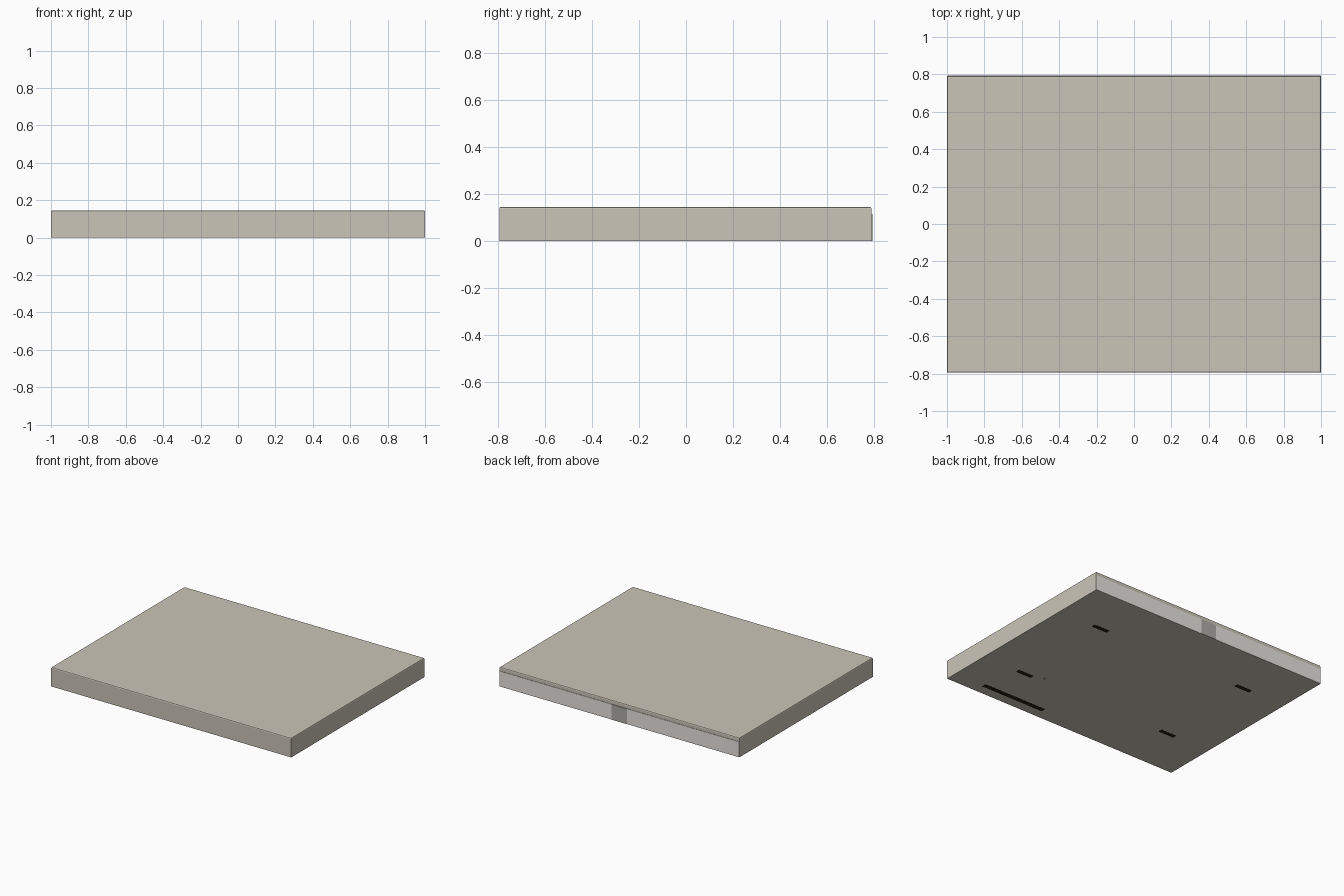
import bpy, bmesh

if "Cube" in bpy.data.objects:
    bpy.data.objects.remove(bpy.data.objects["Cube"])


def material(name, rgb):
    m = bpy.data.materials.new(name)
    m.diffuse_color = (*rgb, 1)
    m.use_nodes = True
    m.node_tree.nodes["Principled BSDF"].inputs["Base Color"].default_value = m.diffuse_color
    return m


BEIGE = material("warm beige", (0.60, 0.56, 0.48))
PALE = material("pale grey", (0.85, 0.82, 0.78))
GREY = material("mid grey", (0.42, 0.41, 0.38))
DARK = material("dark brown", (0.02, 0.012, 0.006))


def box(name, x, y, z, mat):
    """Box from (min, max) ranges on each axis."""
    bm = bmesh.new()
    bmesh.ops.create_cube(bm, size=1)
    for v in bm.verts:
        v.co = [r[0] if c < 0 else r[1] for c, r in zip(v.co, (x, y, z))]
    me = bpy.data.meshes.new(name)
    bm.to_mesh(me)
    bm.free()
    me.materials.append(mat)
    ob = bpy.data.objects.new(name, me)
    bpy.context.collection.objects.link(ob)
    return ob


# main slab with chamfered top rim
case = box("case", (-1, 1), (-0.795, 0.79), (0.001, 0.146), BEIGE)
bm = bmesh.new()
bm.from_mesh(case.data)
rim = [e for e in bm.edges if all(v.co.z > 0.1 for v in e.verts)]
bmesh.ops.bevel(bm, geom=rim, offset=0.008, segments=2, profile=0.5, affect='EDGES')
bm.to_mesh(case.data)
bm.free()

# pale back panel with a central tab
box("back_panel", (-0.998, 0.998), (0.785, 0.793), (0.001, 0.116), PALE)
box("back_tab", (-0.064, 0.064), (0.788, 0.795), (0.001, 0.116), GREY)

# slots and grille on the underside
for sx in (-1, 1):
    for sy in (-1, 1):
        cx, cy = 0.635 * sx, 0.403 * sy
        box("foot_pad", (cx - 0.065, cx + 0.065), (cy - 0.016, cy + 0.016), (0, 0.005), DARK)
box("bottom_grille", (0.22, 0.75), (-0.72, -0.685), (0, 0.005), DARK)
box("reset_hole", (0.487, 0.495), (-0.375, -0.367), (0, 0.005), DARK)
